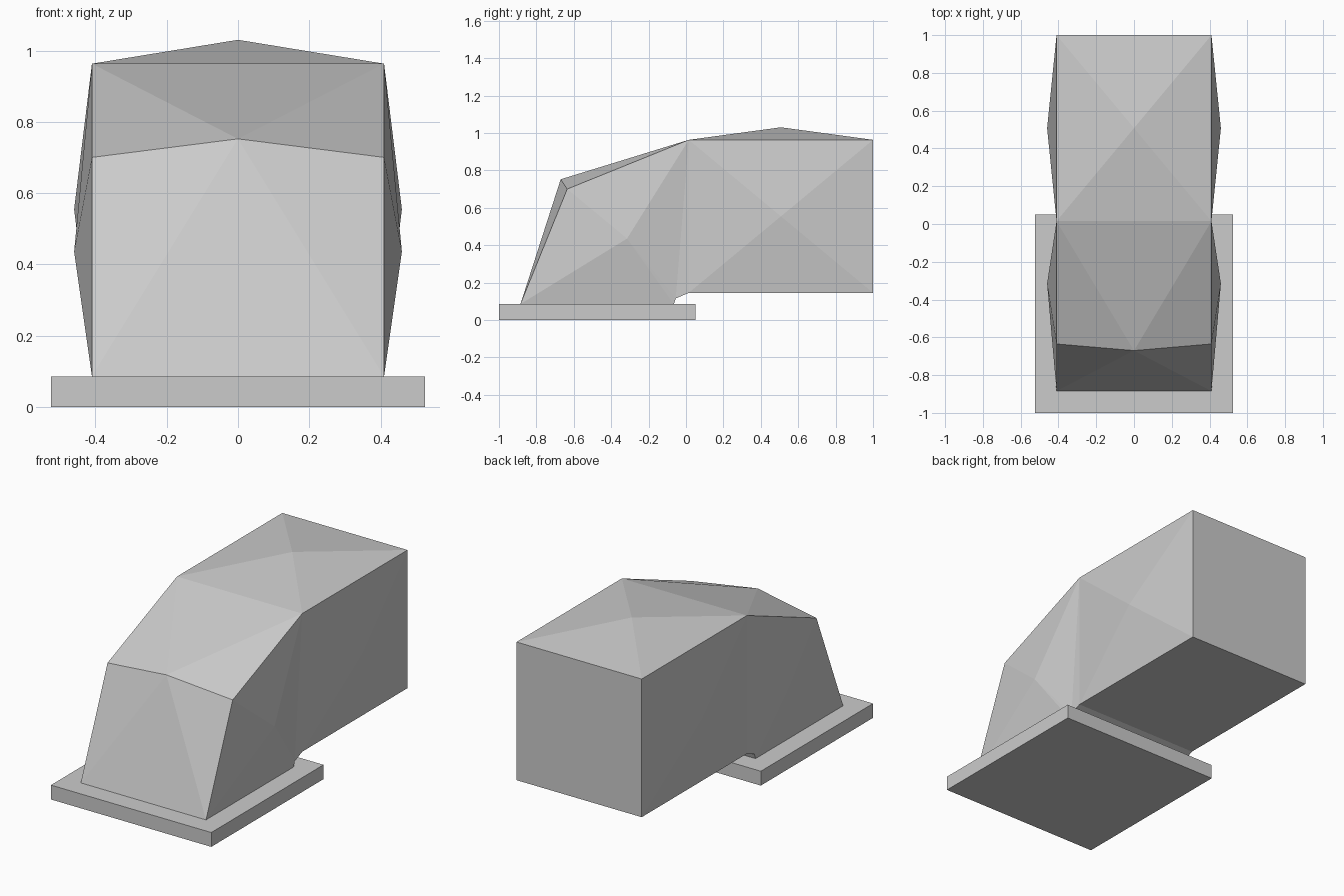
import bpy
import bmesh

old = bpy.data.objects.get("Cube")
if old:
    bpy.data.objects.remove(old, do_unlink=True)

grey = bpy.data.materials.new("light grey metal")
grey.use_nodes = True
colour = (0.6, 0.6, 0.6, 1)
grey.diffuse_color = colour
grey.node_tree.nodes["Principled BSDF"].inputs["Base Color"].default_value = colour

HALF = 0.41   # half width of the duct
BULGE = 0.46  # half width at the side peaks


def finish(bm, name):
    bmesh.ops.recalc_face_normals(bm, faces=bm.faces[:])
    mesh = bpy.data.meshes.new(name)
    bm.to_mesh(mesh)
    bm.free()
    mesh.materials.append(grey)
    obj = bpy.data.objects.new(name, mesh)
    bpy.context.collection.objects.link(obj)


def box(bm, x, y0, y1, z0, z1):
    result = bmesh.ops.create_cube(bm, size=1)
    for v in result["verts"]:
        v.co = (x if v.co.x > 0 else -x,
                y1 if v.co.y > 0 else y0,
                z1 if v.co.z > 0 else z0)


def fan(bm, centre, ring):
    for i, v in enumerate(ring):
        bm.faces.new((centre, v, ring[(i + 1) % len(ring)]))


# Base flange
bm = bmesh.new()
box(bm, 0.525, -1, 0.05, 0, 0.085)
finish(bm, "base_flange")

# Straight duct: box with its top and sides raised to shallow peaks
bm = bmesh.new()
box(bm, HALF, 0.015, 1, 0.145, 0.963)
bm.normal_update()
for face in bm.faces[:]:
    n = face.normal
    if abs(n.x) > 0.5 or n.z > 0.5:
        peak = face.calc_center_median()
        if n.z > 0.5:
            peak.z = 1.03
        else:
            peak.x = BULGE if n.x > 0 else -BULGE
        poked = bmesh.ops.poke(bm, faces=[face])
        poked["verts"][0].co = peak
finish(bm, "straight_duct")

# Elbow: side profile from the front foot over the shoulder to the throat
profile = [(-0.885, 0.085), (-0.635, 0.70), (0.015, 0.963),
           (0.015, 0.145), (-0.055, 0.115), (-0.065, 0.085)]
bm = bmesh.new()
sides = []
for s in (-1, 1):
    ring = [bm.verts.new((s * HALF, y, z)) for y, z in profile]
    sides.append(ring)
    peak = bm.verts.new((s * BULGE, -0.315, 0.435))
    fan(bm, peak, ring[:3] + ring[4:])
    bm.faces.new(ring[2:5])
left, right = sides
ridge = bm.verts.new((0, -0.67, 0.752))
# Front and sloping panels share the raised ridge point
for a, b in ((0, 1), (1, 2)):
    fan_ring = (left[a], left[b], right[b], right[a])
    for i in range(4):
        pair = (fan_ring[i], fan_ring[(i + 1) % 4])
        if set(pair) != {left[1], right[1]}:
            bm.faces.new((ridge, *pair))
# Back, throat and underside panels
for a in range(2, 6):
    b = (a + 1) % 6
    bm.faces.new((left[a], left[b], right[b], right[a]))
finish(bm, "elbow_duct")
